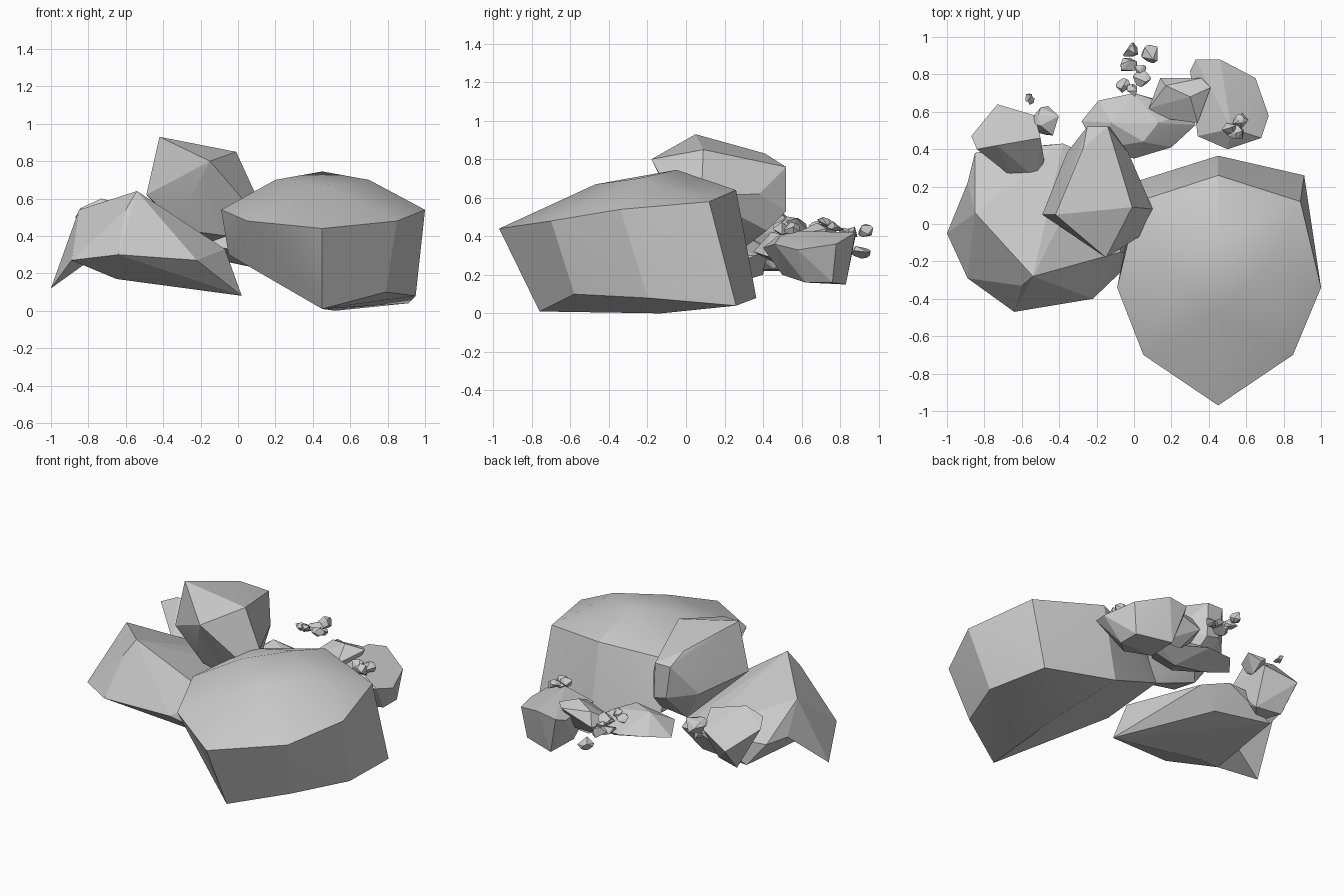
import bpy, bmesh, math, random
from mathutils import Vector

random.seed(4)


def rock(name, points, smooth=20):
    """Faceted boulder: convex hull of its corner points, coplanar faces merged."""
    bm = bmesh.new()
    for p in points:
        bm.verts.new(p)
    hull = bmesh.ops.convex_hull(bm, input=bm.verts)
    loose = {g for g in hull["geom_interior"] + hull["geom_unused"]
             if isinstance(g, bmesh.types.BMVert)}
    bmesh.ops.delete(bm, geom=list(loose), context='VERTS')
    bmesh.ops.dissolve_limit(bm, angle_limit=math.radians(4),
                             verts=bm.verts, edges=bm.edges)
    bmesh.ops.recalc_face_normals(bm, faces=bm.faces)
    mesh = bpy.data.meshes.new(name)
    bm.to_mesh(mesh)
    bm.free()
    ob = bpy.data.objects.new(name, mesh)
    bpy.context.collection.objects.link(ob)
    bpy.ops.object.select_all(action='DESELECT')
    ob.select_set(True)
    bpy.context.view_layer.objects.active = ob
    bpy.ops.object.shade_smooth_by_angle(angle=math.radians(smooth))
    return ob


def pebble(name, centre, size):
    """Small irregular chip from random points on an ellipsoid."""
    pts = []
    for _ in range(13):
        d = Vector([random.gauss(0, 1) for _ in range(3)]).normalized()
        pts.append(Vector(centre) + Vector((d.x, d.y, d.z * 0.75)) * size)
    rock(name, pts, 10)


# Large domed boulder at the front right
rock("large_boulder", [
    (0.45, -0.97, 0.44), (0.85, -0.70, 0.48), (1.0, -0.34, 0.54),
    (0.89, 0.12, 0.58), (0.45, 0.26, 0.64), (0.02, 0.12, 0.58),
    (-0.09, -0.34, 0.54), (0.05, -0.70, 0.48),
    (0.70, -0.25, 0.70), (0.45, -0.47, 0.67), (0.20, -0.25, 0.70),
    (0.45, -0.05, 0.745),
    (0.45, -0.76, 0.01), (0.79, -0.58, 0.10), (0.95, -0.20, 0.08),
    (0.91, 0.26, 0.04), (0.45, 0.365, 0.08), (0.52, -0.13, 0.0),
    (0.12, -0.58, 0.31), (-0.05, -0.30, 0.30), (0.02, 0.23, 0.28)], 25)

# Tall block leaning on its neighbours
rock("tall_block", [
    (-0.42, 0.05, 0.93), (-0.15, -0.18, 0.80), (-0.01, 0.09, 0.85),
    (0.10, 0.08, 0.61), (-0.49, 0.05, 0.62), (-0.28, -0.03, 0.55),
    (-0.28, 0.04, 0.43), (-0.06, 0.02, 0.40), (-0.25, 0.52, 0.76),
    (-0.14, 0.52, 0.76), (-0.27, 0.41, 0.83), (-0.03, 0.38, 0.62),
    (-0.22, 0.52, 0.55), (-0.13, 0.52, 0.53), (-0.11, 0.42, 0.43),
    (-0.22, 0.30, 0.34), (-0.36, 0.38, 0.56), (0.04, -0.06, 0.58)])

# Wedge shaped slab on the left, with a downward spur at its outer end
rock("left_slab", [
    (-0.54, -0.28, 0.64), (-0.60, -0.33, 0.54), (-0.85, 0.06, 0.54),
    (-0.89, -0.29, 0.27), (-0.64, -0.47, 0.30), (-0.65, -0.15, 0.17),
    (-0.22, -0.40, 0.27), (0.02, -0.17, 0.08), (-0.07, -0.15, 0.33),
    (-0.34, -0.03, 0.46), (-0.89, 0.22, 0.36), (-0.85, 0.38, 0.36),
    (-0.38, 0.43, 0.34), (-0.22, 0.36, 0.30), (-0.35, 0.33, 0.18),
    (-0.72, 0.40, 0.20), (-0.35, -0.10, 0.16)], 10)
rock("left_slab_spur", [
    (-0.85, 0.06, 0.54), (-1.0, -0.05, 0.12), (-0.89, -0.29, 0.27),
    (-0.89, 0.22, 0.36), (-0.75, 0.0, 0.30)], 10)

# Smaller rock behind the slab
rock("back_left_rock", [
    (-0.87, 0.47, 0.50), (-0.84, 0.40, 0.55), (-0.73, 0.42, 0.60),
    (-0.73, 0.64, 0.38), (-0.53, 0.58, 0.45), (-0.50, 0.46, 0.54),
    (-0.48, 0.34, 0.40), (-0.52, 0.24, 0.38), (-0.65, 0.25, 0.40),
    (-0.72, 0.50, 0.22), (-0.56, 0.46, 0.23), (-0.66, 0.34, 0.22)], 10)

# Low flat rock at the back centre
rock("back_centre_rock", [
    (-0.28, 0.55, 0.32), (-0.19, 0.66, 0.34), (0.0, 0.70, 0.32),
    (0.14, 0.66, 0.30), (0.30, 0.60, 0.28), (0.33, 0.53, 0.27),
    (0.20, 0.41, 0.30), (0.0, 0.35, 0.32), (-0.20, 0.40, 0.36),
    (0.05, 0.44, 0.42), (-0.12, 0.54, 0.44), (0.13, 0.54, 0.40),
    (-0.10, 0.52, 0.27), (0.14, 0.54, 0.22)], 10)

# Two rocks at the back right
rock("back_middle_rock", [
    (0.08, 0.62, 0.36), (0.14, 0.78, 0.36), (0.36, 0.78, 0.43),
    (0.41, 0.73, 0.44), (0.34, 0.54, 0.40), (0.12, 0.57, 0.34),
    (0.17, 0.74, 0.44), (0.30, 0.68, 0.47), (0.20, 0.66, 0.26),
    (0.34, 0.66, 0.26)], 10)
rock("back_right_rock", [
    (0.30, 0.82, 0.38), (0.33, 0.88, 0.40), (0.46, 0.88, 0.42),
    (0.65, 0.78, 0.36), (0.72, 0.58, 0.33), (0.68, 0.46, 0.36),
    (0.50, 0.40, 0.34), (0.34, 0.47, 0.36), (0.52, 0.51, 0.43),
    (0.40, 0.83, 0.15), (0.62, 0.76, 0.16),
    (0.62, 0.62, 0.16), (0.50, 0.50, 0.20), (0.38, 0.62, 0.16)], 10)

# Scattered pebbles: x, y, z, radius
for i, (x, y, z, r) in enumerate([
        (-0.02, 0.93, 0.43, 0.048), (-0.03, 0.85, 0.42, 0.05),
        (-0.06, 0.74, 0.46, 0.042), (-0.01, 0.71, 0.47, 0.04),
        (0.04, 0.78, 0.45, 0.048), (0.03, 0.83, 0.42, 0.036),
        (0.09, 0.91, 0.32, 0.052)]):
    pebble(f"pebble_{i}", (x, y, z), r)
for i, (x, y, z, r) in enumerate([
        (-0.46, 0.55, 0.45, 0.085), (-0.57, 0.68, 0.46, 0.03),
        (-0.55, 0.66, 0.46, 0.025), (0.51, 0.50, 0.46, 0.045),
        (0.55, 0.50, 0.44, 0.055), (0.57, 0.55, 0.44, 0.045)]):
    pebble(f"chip_{i}", (x, y, z), r)
